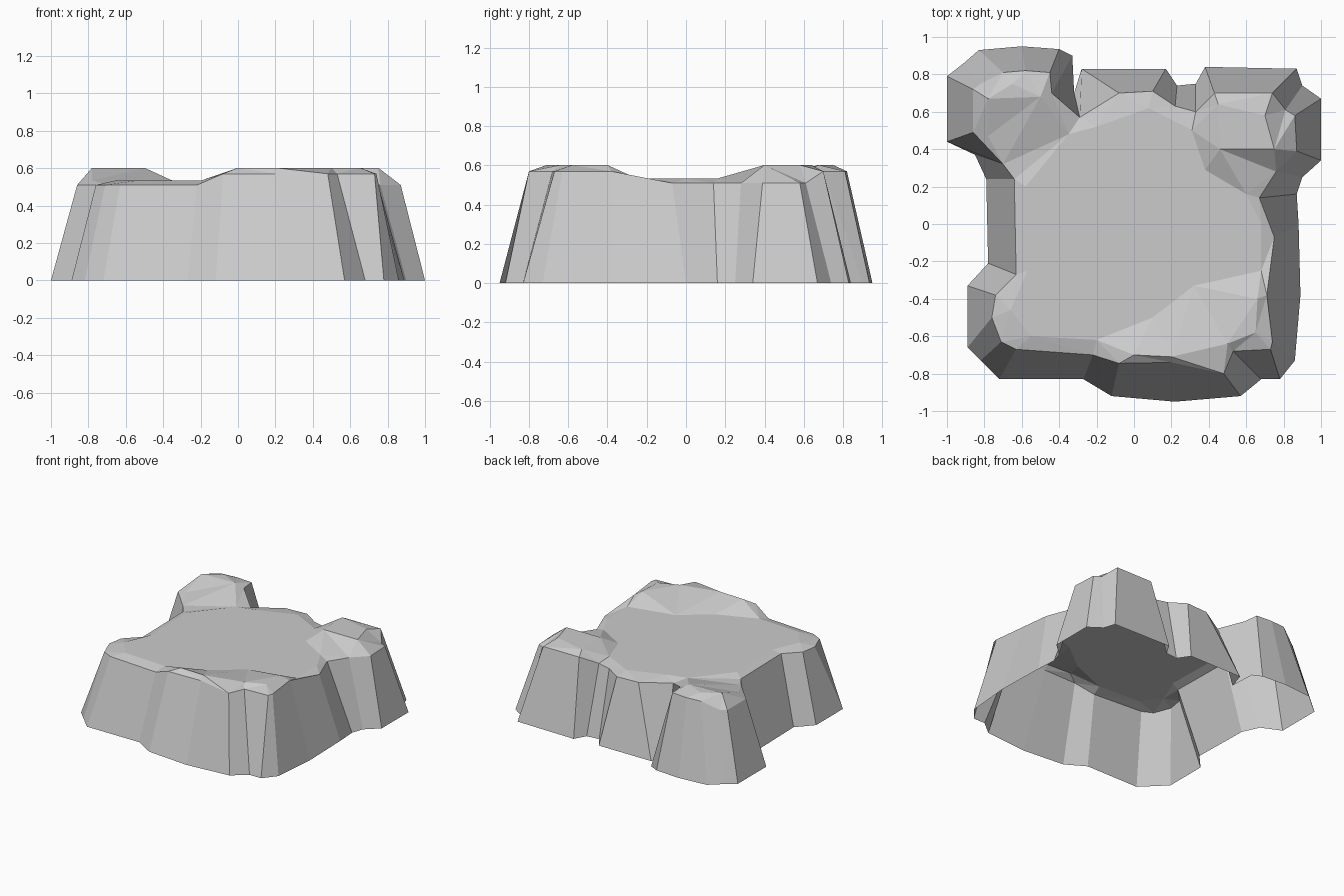
import bpy, bmesh
from mathutils import Vector
from mathutils.geometry import delaunay_2d_cdt

# Cliff stations, counterclockwise: foot x, y and matching rim x, y
CLIFF = [
    (-.72, -.83, -.63, -.67), (-.27, -.83, -.22, -.70), (-.12, -.92, -.08, -.745),
    (.22, -.95, .20, -.74), (.57, -.92, .48, -.80), (.68, -.83, .53, -.68),
    (.78, -.83, .73, -.67), (.86, -.73, .74, -.63), (.89, -.38, .71, -.38),
    (.88, 0, .75, -.07), (.87, .16, .67, .14), (.90, .25, .76, .28),
    (1, .34, .87, .39), (1, .67, .86, .58), (.90, .74, .81, .61),
    (.87, .83, .74, .70), (.38, .84, .43, .70), (.33, .75, .33, .60),
    (.23, .74, .22, .63), (.17, .83, .10, .71), (-.28, .83, -.08, .70),
    (-.32, .70, -.29, .57), (-.33, .90, -.44, .70), (-.40, .935, -.45, .81),
    (-.60, .95, -.58, .82), (-.83, .93, -.70, .81), (-.91, .86, -.82, .75),
    (-1, .79, -.86, .72), (-1, .44, -.86, .49), (-.85, .37, -.70, .32),
    (-.79, .24, -.64, .24), (-.78, -.21, -.63, -.27), (-.89, -.33, -.74, -.38),
    (-.89, -.66, -.76, -.50), (-.82, -.73, -.71, -.63),
]

# Break points of the plateau: low edges of the floor, then the raised crests
FLOOR = [(-.55, -.60), (-.66, -.46), (-.20, -.62), (.10, -.50), (.32, -.33), (.68, -.25),
         (.68, 0), (.60, .16), (.38, .29), (.31, .50), (.08, .62), (-.20, .52),
         (-.35, .48), (-.78, .47), (-.58, .20), (-.57, -.25), (-.28, -.08), (.2, .1)]
CREST = [(.0, -.70), (.20, -.71), (.50, -.64), (.65, -.58), (.66, -.40), (.46, .40),
         (.75, .40), (.70, .58), (.45, .64), (-.50, .68), (-.78, .67), (-.65, .75)]


def rim_height(x, y):
    """The rim is higher around the three raised corners."""
    if abs(x) > .8:
        return .51
    raised = (x > -.15 and y < -.35) or (x > .38 and y > .35) or (x < -.4 and y > .6)
    return .57 if raised else .51


bm = bmesh.new()

# Steep cliff walls
foot = [bm.verts.new((a, b, 0)) for a, b, _, _ in CLIFF]
rim = [bm.verts.new((c, d, rim_height(c, d))) for _, _, c, d in CLIFF]
n = len(CLIFF)
for i in range(n):
    j = (i + 1) % n
    bm.faces.new((foot[i], foot[j], rim[j], rim[i]))

# Faceted plateau filling the rim
inner = [bm.verts.new((x, y, .533)) for x, y in FLOOR]
inner += [bm.verts.new((x, y, .602)) for x, y in CREST]
top = rim + inner
_, _, tris, orig, _, _ = delaunay_2d_cdt(
    [Vector(v.co[:2]) for v in top], [], [list(range(n))], 1, 1e-5)
for tri in tris:
    bm.faces.new([top[orig[k][0]] for k in tri])

bmesh.ops.recalc_face_normals(bm, faces=bm.faces)
if sum(f.normal.z for f in bm.faces) < 0:
    bmesh.ops.reverse_faces(bm, faces=bm.faces)
mesh = bpy.data.meshes.new("rock_plateau")
bm.to_mesh(mesh)
bm.free()
bpy.context.collection.objects.link(bpy.data.objects.new("rock_plateau", mesh))
